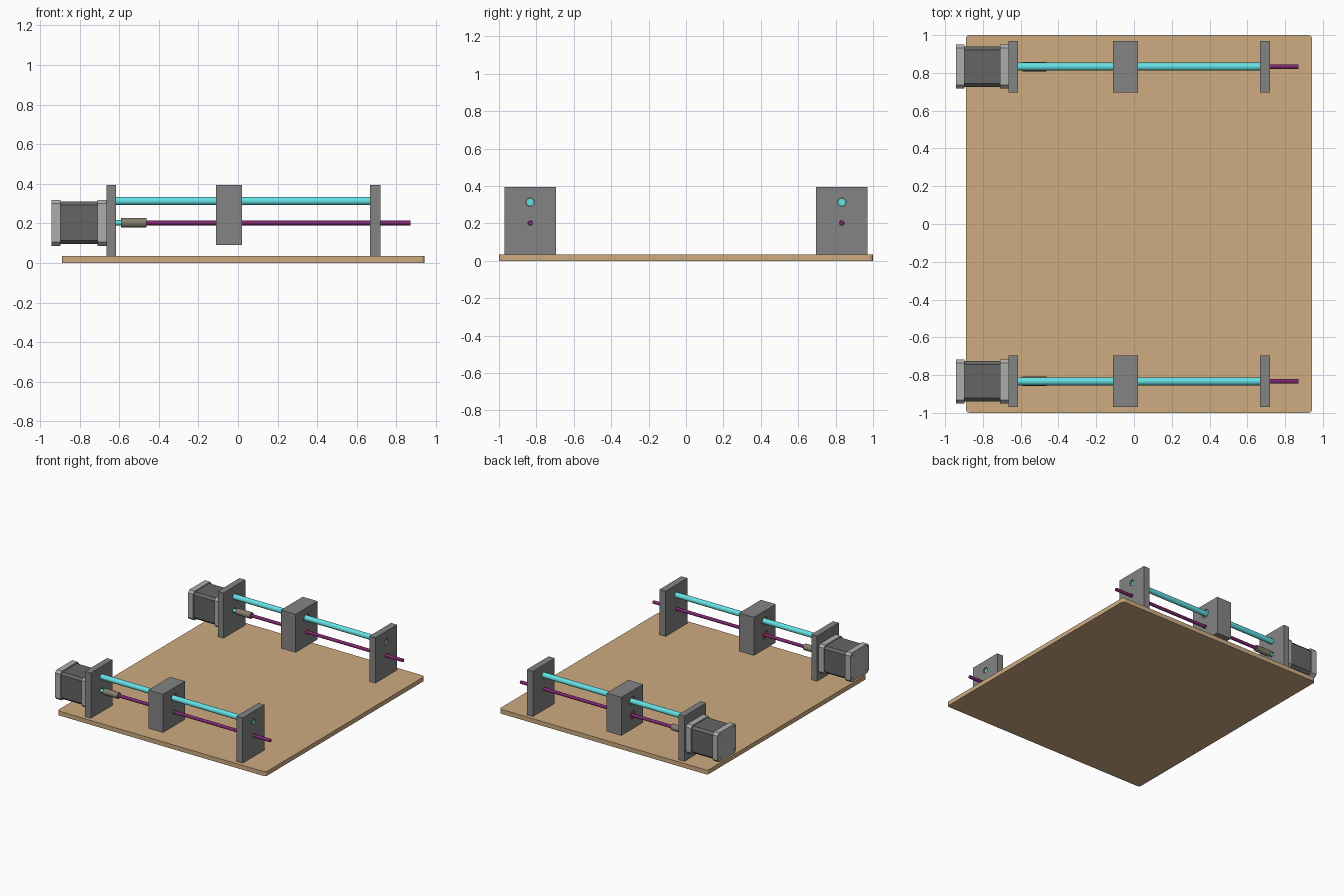
import bpy, bmesh
from mathutils import Matrix, Vector
from math import radians

if "Cube" in bpy.data.objects:
    bpy.data.objects.remove(bpy.data.objects["Cube"])

SCREW_Z, ROD_Z = 0.203, 0.313   # axis heights


def material(name, rgb):
    m = bpy.data.materials.new(name)
    m.diffuse_color = (*rgb, 1)
    m.use_nodes = True
    m.node_tree.nodes["Principled BSDF"].inputs["Base Color"].default_value = m.diffuse_color
    return m


WOOD = material("wood", (0.62, 0.41, 0.22))
CYAN = material("rod_cyan", (0.13, 0.75, 0.78))
PURPLE = material("screw_purple", (0.21, 0.02, 0.16))
OLIVE = material("coupler_olive", (0.23, 0.21, 0.15))
BROWN = material("nut_brown", (0.25, 0.12, 0.09))
DARK = material("motor_dark", (0.13, 0.13, 0.13))
LIGHT = material("motor_light", (0.42, 0.42, 0.42))
GREY = material("plate_grey", (0.23, 0.23, 0.23))


def finish(name, bm, mat):
    me = bpy.data.meshes.new(name)
    bm.to_mesh(me)
    bm.free()
    ob = bpy.data.objects.new(name, me)
    bpy.context.collection.objects.link(ob)
    if mat:
        me.materials.append(mat)
    return ob


def box(name, lo, hi, mat=None, axis=0, bevel=0.0, segments=1):
    """Box between two corners; edges parallel to axis may be bevelled."""
    lo, hi = Vector(lo), Vector(hi)
    bm = bmesh.new()
    bmesh.ops.create_cube(bm, size=1)
    bmesh.ops.transform(bm, verts=bm.verts,
                        matrix=Matrix.Translation((lo + hi) / 2) @ Matrix.Diagonal((*(hi - lo), 1)))
    if bevel:
        edges = [e for e in bm.edges
                 if abs((e.verts[0].co - e.verts[1].co).normalized()[axis]) > 0.9]
        bmesh.ops.bevel(bm, geom=edges, offset=bevel, segments=segments,
                        profile=0.5, affect='EDGES')
    return finish(name, bm, mat)


def rod(name, x0, x1, y, z, r, mat=None, sides=32):
    """Smooth cylinder along x."""
    bm = bmesh.new()
    bmesh.ops.create_cone(bm, cap_ends=True, segments=sides, radius1=r, radius2=r, depth=x1 - x0,
                          matrix=Matrix.Translation(((x0 + x1) / 2, y, z)) @ Matrix.Rotation(radians(90), 4, 'Y'))
    ob = finish(name, bm, mat)
    select(ob)
    bpy.ops.object.shade_smooth_by_angle(angle=radians(35))
    return ob


def select(ob):
    bpy.ops.object.select_all(action='DESELECT')
    ob.select_set(True)
    bpy.context.view_layer.objects.active = ob


def drill(ob, x0, x1, y, z, r):
    """Cut a round hole along x."""
    cutter = rod("cutter", x0, x1, y, z, r)
    mod = ob.modifiers.new("hole", 'BOOLEAN')
    mod.operation, mod.solver, mod.object = 'DIFFERENCE', 'EXACT', cutter
    select(ob)
    bpy.ops.object.modifier_apply(modifier=mod.name)
    bpy.data.objects.remove(cutter)


def block(name, x0, x1, y, half, z0, z1, mat, bevel=0.0):
    return box(name, (x0, y - half, z0), (x1, y + half, z1), mat, 0, bevel)


def axis_unit(side, y):
    # end plates and carriage
    left = block(side + "_motor_plate", -0.665, -0.615, y, 0.137, 0.035, 0.395, GREY)
    right = block(side + "_end_plate", 0.667, 0.72, y, 0.137, 0.035, 0.395, GREY)
    carriage = block(side + "_carriage", -0.11, 0.02, y, 0.137, 0.09, 0.395, GREY)
    drill(left, -0.64, -0.6, y, ROD_Z, 0.0215)
    drill(left, -0.7, -0.6, y, SCREW_Z, 0.02)
    drill(right, 0.6, 0.8, y, ROD_Z, 0.0225)
    drill(right, 0.6, 0.8, y, SCREW_Z, 0.0135)
    drill(carriage, -0.2, 0.1, y, ROD_Z, 0.034)
    drill(carriage, -0.2, 0.1, y, SCREW_Z, 0.0145)
    drill(carriage, -0.2, -0.09, y, SCREW_Z, 0.036)

    # bearing and nut set into the carriage
    rod(side + "_bearing", -0.1, 0.01, y, ROD_Z, 0.0335, LIGHT)
    rod(side + "_nut", -0.107, -0.091, y, SCREW_Z, 0.0355, BROWN)

    # guide rod, lead screw, coupler, motor shaft
    rod(side + "_guide_rod", -0.64, 0.708, y, ROD_Z, 0.021, CYAN)
    rod(side + "_lead_screw", -0.53, 0.87, y, SCREW_Z, 0.0125, PURPLE)
    rod(side + "_coupler", -0.59, -0.463, y, SCREW_Z, 0.0245, OLIVE)
    rod(side + "_motor_shaft", -0.67, -0.58, y, SCREW_Z, 0.0135, CYAN)

    # motor
    for part, x0, x1, half, mat in (("motor_back_cap", -0.943, -0.897, 0.116, LIGHT),
                                    ("motor_body", -0.897, -0.71, 0.107, DARK),
                                    ("motor_front_cap", -0.71, -0.665, 0.116, LIGHT)):
        cap = block(f"{side}_{part}", x0, x1, y, half, SCREW_Z - half, SCREW_Z + half, mat, 0.018)
        if part == "motor_back_cap":
            for sy in (-1, 1):
                for sz in (-1, 1):
                    drill(cap, -0.96, -0.925, y + sy * 0.09, SCREW_Z + sz * 0.09, 0.009)


# base board
box("base_board", (-0.89, -1, 0), (0.943, 1, 0.035), WOOD, axis=2, bevel=0.02, segments=4)

for side, y in (("front", -0.833), ("back", 0.833)):
    axis_unit(side, y)
